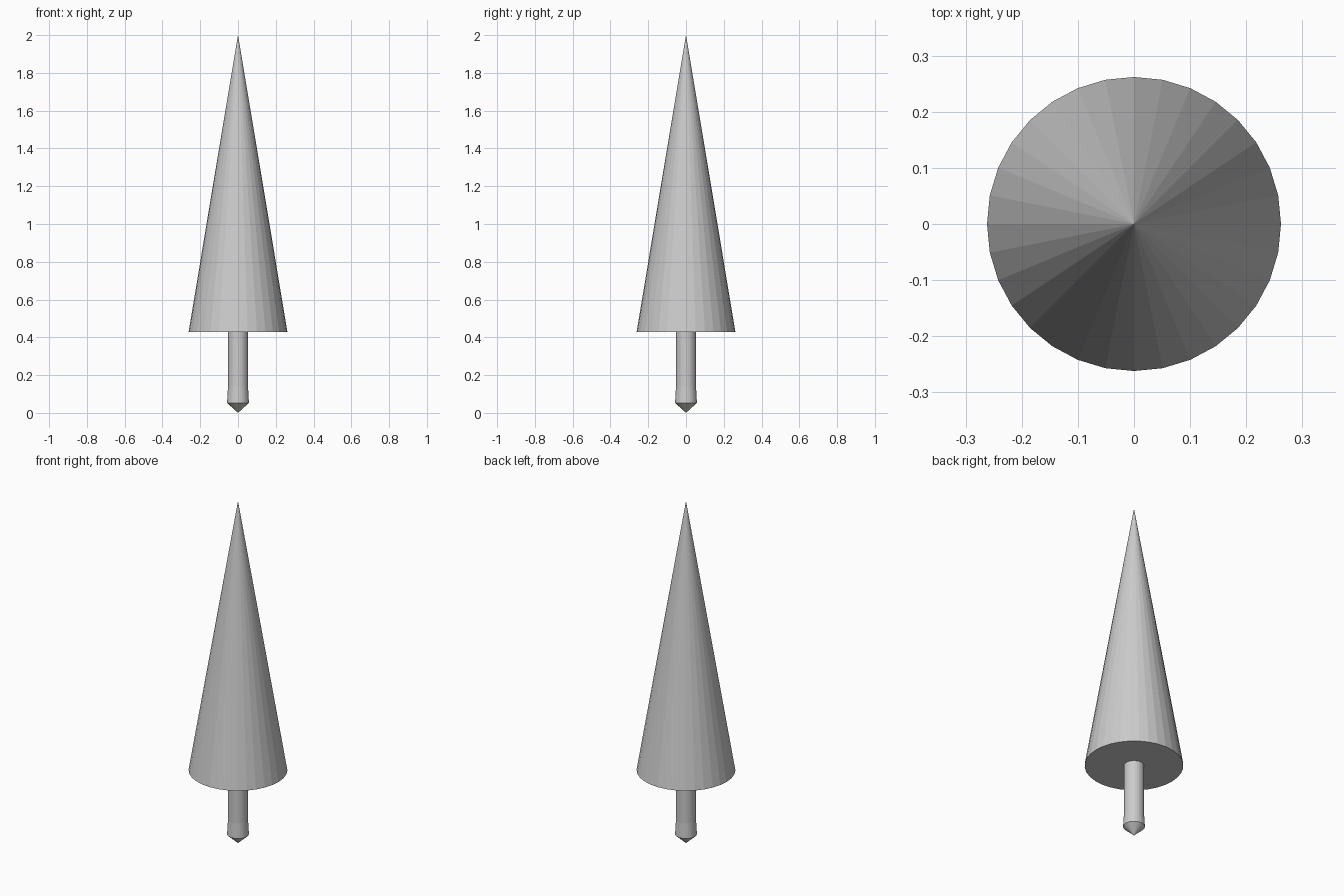
import bpy
import bmesh
from math import cos, sin, tau

if "Cube" in bpy.data.objects:
    bpy.data.objects.remove(bpy.data.objects["Cube"])


def lathe(name, profile, sides):
    """Revolve (radius, z) points about z; zero radius gives a tip."""
    bm = bmesh.new()
    rings = []
    for r, z in profile:
        n = sides if r > 0 else 1
        rings.append([bm.verts.new((r * cos(tau * i / sides), r * sin(tau * i / sides), z))
                      for i in range(n)])
    for low, high in zip(rings, rings[1:]):
        for i in range(sides):
            j = (i + 1) % sides
            loop = [low[i % len(low)], low[j % len(low)],
                    high[j % len(high)], high[i % len(high)]]
            bm.faces.new(list(dict.fromkeys(loop)))
    # Cap an open end with a flat polygon
    if len(rings[0]) > 1:
        bm.faces.new(rings[0][::-1])
    if len(rings[-1]) > 1:
        bm.faces.new(rings[-1])
    bmesh.ops.recalc_face_normals(bm, faces=bm.faces)
    mesh = bpy.data.meshes.new(name)
    bm.to_mesh(mesh)
    bm.free()
    obj = bpy.data.objects.new(name, mesh)
    bpy.context.collection.objects.link(obj)
    return obj


# Tall pointed foliage cone
lathe("foliage", [(0.262, 0.427), (0, 2.0)], 32)

# Straight trunk with a flared foot and pointed underside
lathe("trunk", [(0, 0), (0.058, 0.053), (0.053, 0.14), (0.053, 0.43)], 32)
